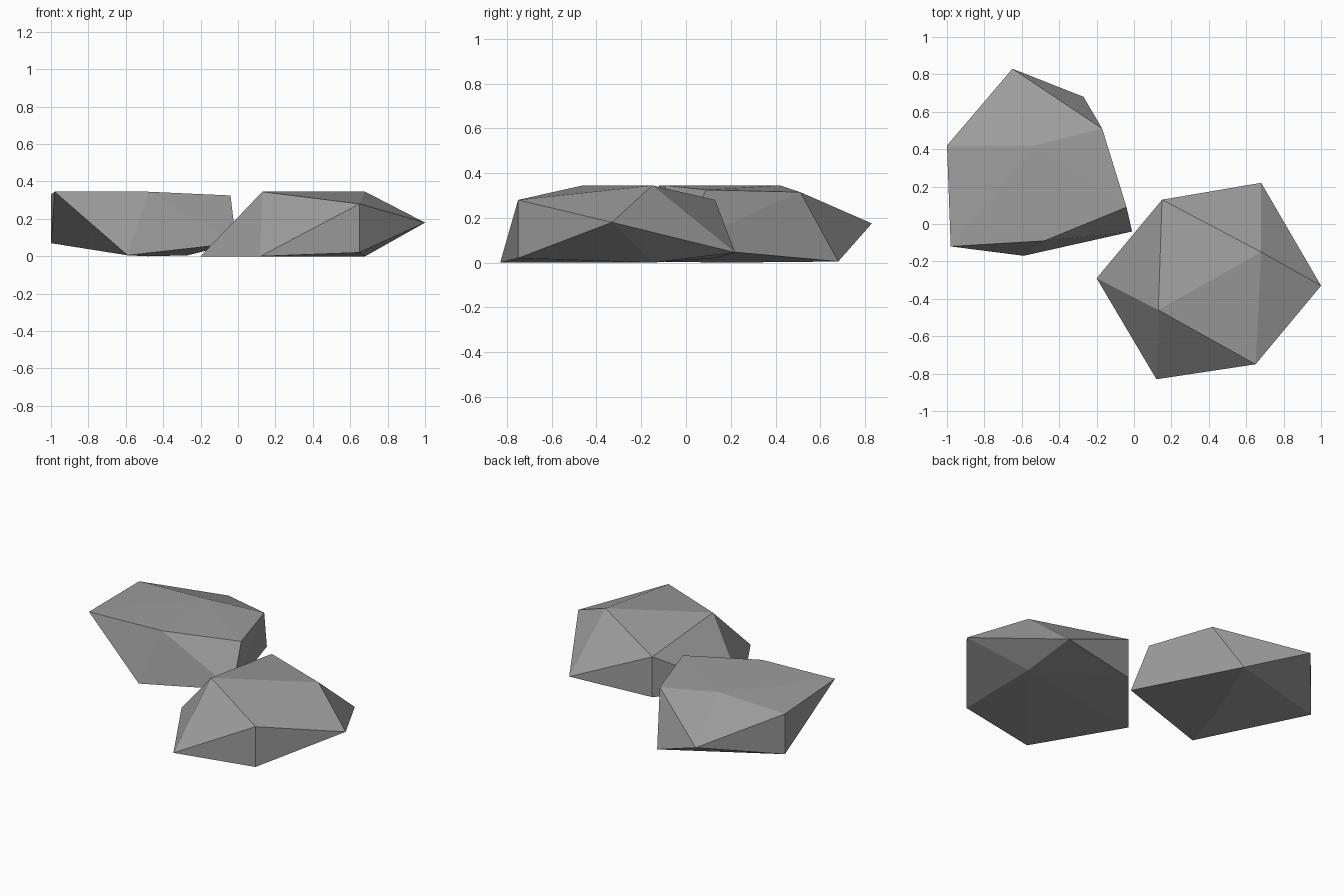
import bpy
import bmesh

# Remove the default cube only
default_cube = bpy.data.objects.get("Cube")
if default_cube:
    bpy.data.objects.remove(default_cube, do_unlink=True)

# One flat stone colour
STONE = (0.34, 0.34, 0.34, 1.0)
stone = bpy.data.materials.new("stone_grey")
stone.use_nodes = True
stone.diffuse_color = STONE
shader = stone.node_tree.nodes["Principled BSDF"]
shader.inputs["Base Color"].default_value = STONE
shader.inputs["Roughness"].default_value = 0.9


def make_rock(name, corners):
    """Wrap a faceted, flat-shaded convex stone around its corner points."""
    bm = bmesh.new()
    for corner in corners:
        bm.verts.new(corner)
    hull = bmesh.ops.convex_hull(bm, input=bm.verts[:])
    # Drop any corner that ended up inside the stone
    loose = {g for g in hull["geom_interior"] + hull["geom_unused"]
             if isinstance(g, bmesh.types.BMVert)}
    bmesh.ops.delete(bm, geom=list(loose), context="VERTS")
    bmesh.ops.recalc_face_normals(bm, faces=bm.faces[:])
    mesh = bpy.data.meshes.new(name)
    bm.to_mesh(mesh)
    bm.free()
    mesh.materials.append(stone)
    rock = bpy.data.objects.new(name, mesh)
    bpy.context.collection.objects.link(rock)
    return rock


# Front rock: flat top ridge, pointed left end, tapered right end
make_rock("front_rock", [
    (-.2, -.29, 0), (.12, -.83, 0),                  # right-hand toes
    (.15, .13, .28), (.15, .13, .02),                # back upright edge
    (.65, -.75, .28), (.65, -.75, .02),              # front upright edge
    (.13, -.46, .345), (.68, -.15, .345),            # top ridge
    (.13, -.46, 0), (.68, -.15, 0),                  # underside
    (.68, .22, .045), (1, -.33, .18),                # back toe and left tip
])

# Back rock: broad flat top overhanging a narrower base
make_rock("back_rock", [
    (-.98, -.12, .345), (-.48, -.09, .345), (-.53, .42, .345),  # top
    (-.04, .09, .325), (-.17, .51, .315),            # left rim
    (-1, .42, .33), (-1, .42, .07),                  # right upright edge
    (-.65, .83, .175),                               # back tip
    (-.01, -.04, .07), (-.27, .68, .005),            # lower left corners
    (-.59, -.17, .005), (-.48, .18, 0),              # front toe, underside
])
